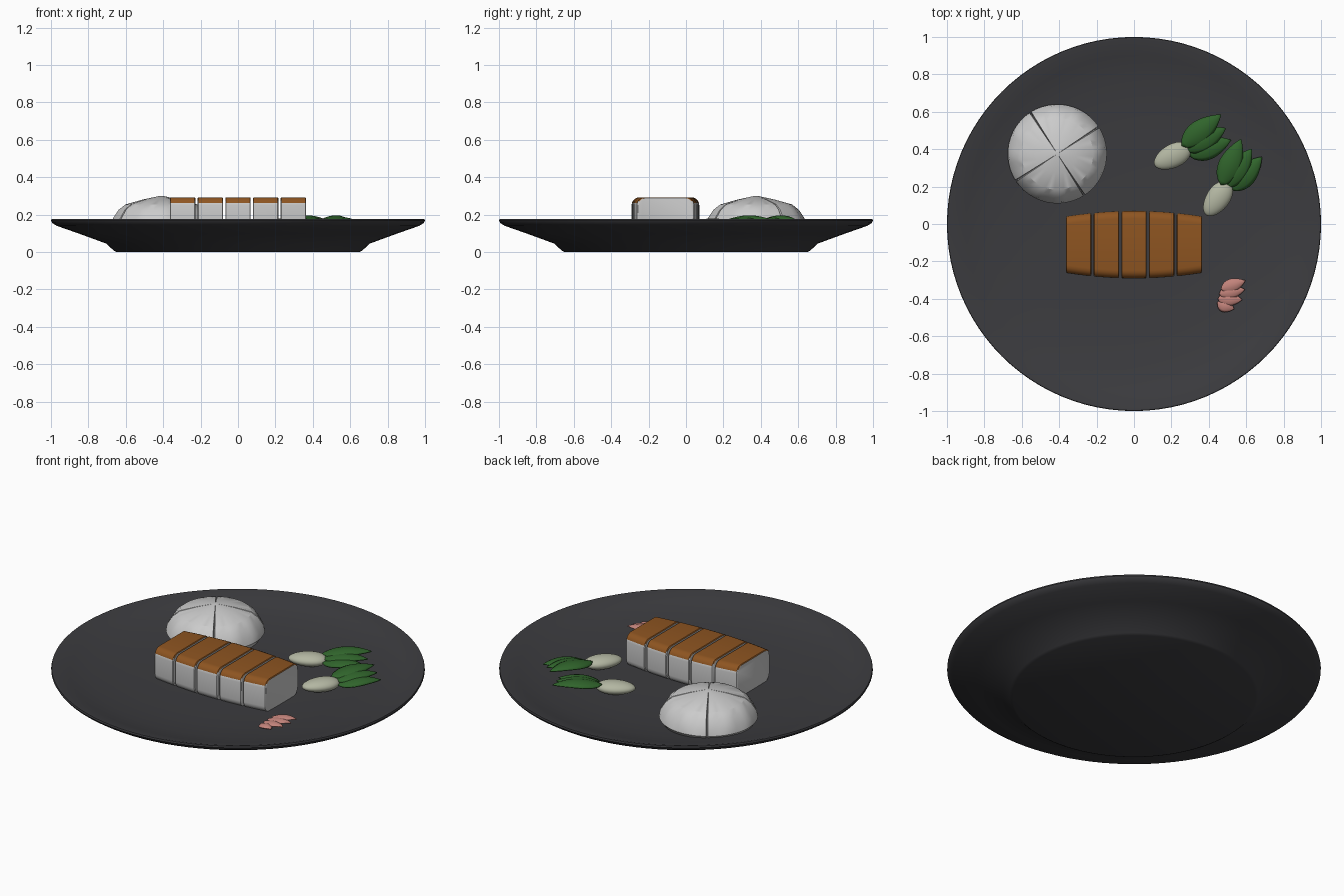
import bpy, bmesh
from math import sin, cos, pi, radians
from mathutils import Vector

if "Cube" in bpy.data.objects:
    bpy.data.objects.remove(bpy.data.objects["Cube"])


def mat(name, rgb):
    m = bpy.data.materials.new(name)
    m.diffuse_color = (*rgb, 1)
    m.use_nodes = True
    m.node_tree.nodes["Principled BSDF"].inputs["Base Color"].default_value = m.diffuse_color
    return m


PLATE = mat("dark_stoneware", (0.045, 0.045, 0.05))
PALE = mat("pale_flesh", (0.58, 0.58, 0.55))
CRUST = mat("brown_crust", (0.27, 0.09, 0.015))
BULB = mat("bulb_cream", (0.45, 0.47, 0.36))
GREEN = mat("leaf_green", (0.03, 0.13, 0.025))
PINK = mat("petal_pink", (0.55, 0.23, 0.2))


def finish(name, bm, mats, angle=35):
    bmesh.ops.recalc_face_normals(bm, faces=bm.faces)
    me = bpy.data.meshes.new(name)
    bm.to_mesh(me)
    bm.free()
    ob = bpy.data.objects.new(name, me)
    bpy.context.collection.objects.link(ob)
    for m in mats:
        me.materials.append(m)
    bpy.ops.object.select_all(action='DESELECT')
    ob.select_set(True)
    bpy.context.view_layer.objects.active = ob
    bpy.ops.object.shade_smooth_by_angle(angle=radians(angle))
    return ob


def loft(bm, rings):
    """Bridge equal-length closed rings and cap both ends."""
    vs = [[bm.verts.new(p) for p in r] for r in rings]
    n = len(vs[0])
    for a, b in zip(vs, vs[1:]):
        for i in range(n):
            j = (i + 1) % n
            bm.faces.new((a[i], a[j], b[j], b[i]))
    return bm.faces.new(vs[0]), bm.faces.new(vs[-1])


# plate: shallow dish with a flat foot
profile = [(0.65, 0), (0.665, 0.008), (0.705, 0.045), (0.85, 0.098), (0.97, 0.14), (0.993, 0.155),
           (1.0, 0.167), (0.997, 0.176), (0.985, 0.176), (0.9, 0.151), (0.78, 0.128), (0.6, 0.112),
           (0.4, 0.105), (0.1, 0.103)]
bm = bmesh.new()
N = 96
loft(bm, [[(r * cos(2 * pi * i / N), r * sin(2 * pi * i / N), z) for i in range(N)] for r, z in profile])
finish("plate", bm, [PLATE])


# sliced fillet: five rounded slices, the row slightly barrel shaped
def rounded_section(x, inset):
    h = 0.181 - 0.22 * x * x - inset
    z0, z1, r = 0.1 + inset, 0.292 - inset, 0.042
    pts = []
    for k, (sy, cz) in enumerate([(1, z1 - r), (-1, z1 - r), (-1, z0 + r), (1, z0 + r)]):
        for s in range(6):
            a = (k + s / 5) * pi / 2
            pts.append((x, -0.11 + sy * (h - r) + r * cos(a), cz + r * sin(a)))
    return pts


for k in range(5):
    c = (k - 2) * 0.148
    bm = bmesh.new()
    loft(bm, [rounded_section(c + d, i) for d, i in
              ((-0.068, 0.004), (-0.064, 0), (0, 0), (0.064, 0), (0.068, 0.004))])
    bmesh.ops.recalc_face_normals(bm, faces=bm.faces)
    for f in bm.faces:
        f.material_index = 1 if f.normal.z > 0.35 else 0
    finish(f"fillet_slice_{k + 1}", bm, [PALE, CRUST])

# scored dome: softly fluted, with a cross of narrow slits
angles = []
for q in range(4):
    base = 33 + 90 * q
    angles += [(base - 1.2, 0), (base, 1), (base + 1.2, 0)]
    angles += [(base + 90 * s / 12, 0) for s in range(1, 12)]
rings = []
for r, z, depth in [(0.235, 0.105, 0.015), (0.265, 0.145, 0.02), (0.255, 0.18, 0.02), (0.225, 0.225, 0.02),
                    (0.192, 0.254, 0.02), (0.1, 0.28, 0), (0.012, 0.299, 0)]:
    ring = []
    for a, slit in angles:
        t = radians(a)
        flute = 0.004 * cos(12 * (t - radians(33))) if 0.15 < z < 0.25 else 0
        rr = r + flute - slit * depth
        ring.append((-0.41 + rr * cos(t), 0.375 + rr * sin(t), z - slit * (0.012 if 0.25 < z < 0.29 else 0)))
    rings.append(ring)
bm = bmesh.new()
loft(bm, rings)
finish("scored_dome", bm, [PALE], 25)


# leaf: pointed blade arched along its length and across its width
def leaf(name, base, tip, width, z0, rise, droop, material, thick):
    base, tip = Vector(base), Vector(tip)
    d = tip - base
    side = Vector((-d.y, d.x)).normalized()
    bm = bmesh.new()
    nu, nv = 12, 6
    grid = []
    for i in range(nu + 1):
        t = i / nu
        w = width * max(sin(pi * t ** 0.8), 0.02) ** 0.8
        row = []
        for j in range(nv + 1):
            v = 2 * j / nv - 1
            p = base + d * t + side * (w * v)
            row.append(bm.verts.new((p.x, p.y, z0 + rise * sin(pi * (0.1 + 0.75 * t)) - droop * v * v * w / width)))
        grid.append(row)
    for i in range(nu):
        for j in range(nv):
            bm.faces.new((grid[i][j], grid[i + 1][j], grid[i + 1][j + 1], grid[i][j + 1]))
    ob = finish(name, bm, [material])
    m = ob.modifiers.new("thickness", 'SOLIDIFY')
    m.thickness = thick


# two baby bulbs, each with a fan of three leaves
for n, (cx, cy, deg) in enumerate([(0.205, 0.362, 27), (0.447, 0.135, 55)], 1):
    a = radians(deg)

    def place(x, y):
        return (cx + x * cos(a) - y * sin(a), cy + x * sin(a) + y * cos(a))

    bm = bmesh.new()
    bmesh.ops.create_uvsphere(bm, u_segments=24, v_segments=16, radius=1)
    for v in bm.verts:
        x, y, z = v.co
        taper = 1 + 0.1 * x
        v.co = (*place(0.107 * x, 0.063 * y * taper), 0.144 + 0.036 * z * taper)
    finish(f"bulb_{n}", bm, [BULB], 60)
    for k, (b, t, w, z) in enumerate([((0.07, 0.025), (0.332, 0.08), 0.062, 0.156),
                                      ((0.075, 0.0), (0.322, 0.004), 0.06, 0.145),
                                      ((0.08, -0.035), (0.318, -0.065), 0.06, 0.133)], 1):
        leaf(f"leaf_{n}_{k}", place(*b), place(*t), w, z, 0.04, 0.018, GREEN, 0.006)

# pink garnish: four overlapping petals
for k, (b, t) in enumerate([((0.465, -0.35), (0.595, -0.303)), ((0.455, -0.375), (0.592, -0.35)),
                            ((0.448, -0.4), (0.578, -0.405)), ((0.445, -0.42), (0.535, -0.455))]):
    leaf(f"pink_petal_{k + 1}", b, t, 0.037, 0.138 - 0.006 * k, 0.022, 0.012, PINK, 0.005)
